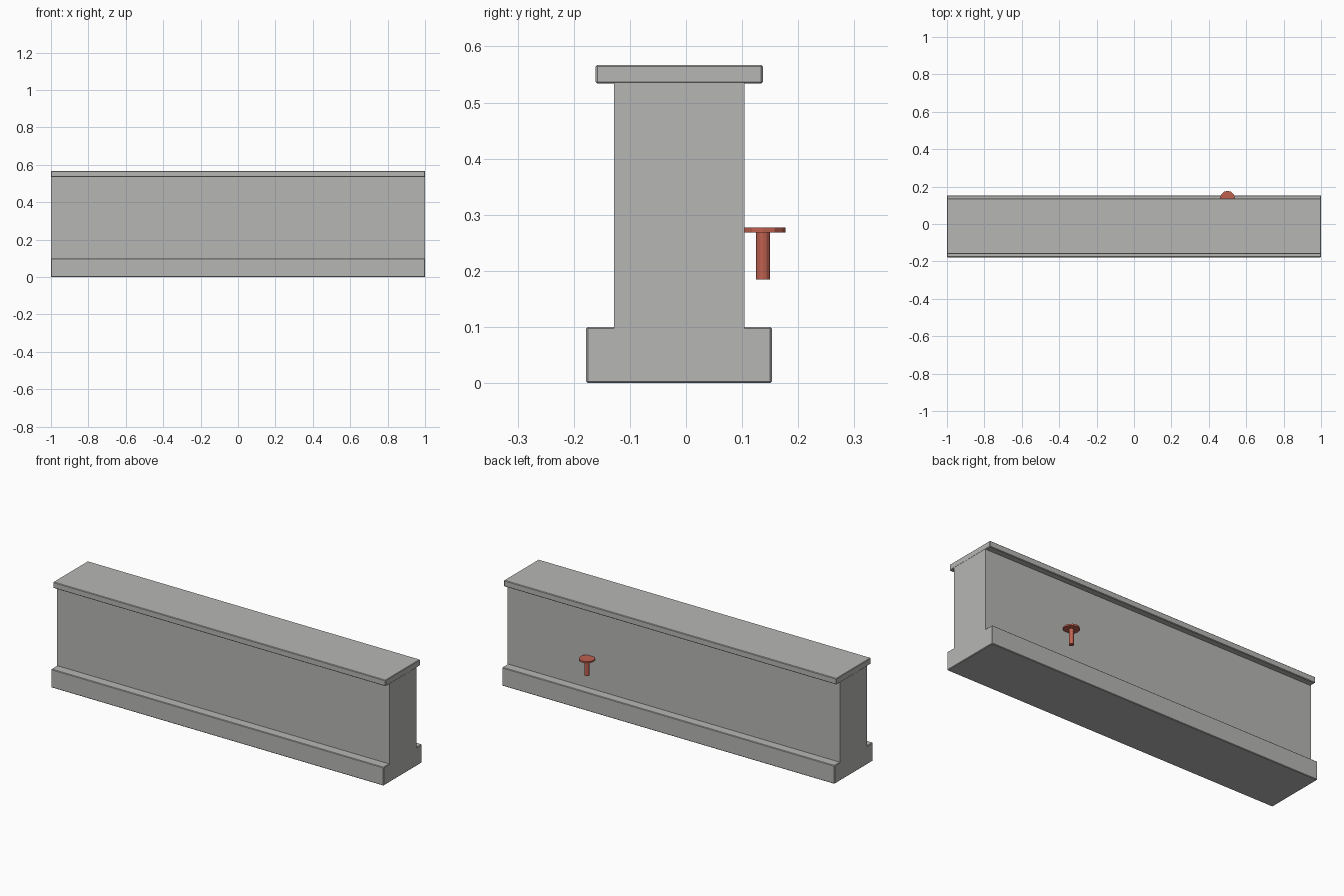
import bpy
import bmesh
from mathutils import Matrix

default = bpy.data.objects.get("Cube")
if default:
    bpy.data.objects.remove(default, do_unlink=True)


def make_material(name, color):
    mat = bpy.data.materials.new(name)
    mat.use_nodes = True
    mat.diffuse_color = (*color, 1)
    mat.node_tree.nodes["Principled BSDF"].inputs["Base Color"].default_value = (*color, 1)
    return mat


grey = make_material("stone grey", (0.47, 0.47, 0.46))
red = make_material("brick red", (0.52, 0.12, 0.08))


def add_object(name, bm, mat):
    mesh = bpy.data.meshes.new(name)
    bm.to_mesh(mesh)
    bm.free()
    mesh.materials.append(mat)
    obj = bpy.data.objects.new(name, mesh)
    bpy.context.collection.objects.link(obj)
    return obj


def add_slab(name, y0, y1, z0, z1, bevel=0):
    """Full-length box between the given y and z limits."""
    bm = bmesh.new()
    bmesh.ops.create_cube(bm, size=1)
    bmesh.ops.scale(bm, vec=(2, y1 - y0, z1 - z0), verts=bm.verts)
    bmesh.ops.translate(bm, vec=(0, (y0 + y1) / 2, (z0 + z1) / 2), verts=bm.verts)
    obj = add_object(name, bm, grey)
    if bevel:
        mod = obj.modifiers.new("edge bevel", 'BEVEL')
        mod.width = bevel
        mod.segments = 1
    return obj


def add_disc(name, radius, z0, z1, sides=12):
    """Upright faceted cylinder on the stud axis."""
    bm = bmesh.new()
    bmesh.ops.create_cone(bm, cap_ends=True, segments=sides, radius1=radius,
                          radius2=radius, depth=z1 - z0,
                          matrix=Matrix.Translation((0.5, 0.1375, (z0 + z1) / 2)))
    return add_object(name, bm, red)


# Wall with its wide footing and overhanging cap
add_slab("footing", -0.178, 0.153, 0, 0.1, bevel=0.003)
add_slab("wall", -0.128, 0.104, 0.097, 0.536)
add_slab("cap", -0.161, 0.137, 0.534, 0.567, bevel=0.003)

# Small mushroom-shaped stud on the back, its head let into the wall
add_disc("stud_stem", 0.0125, 0.185, 0.269)
add_disc("stud_head", 0.04, 0.268, 0.277)
